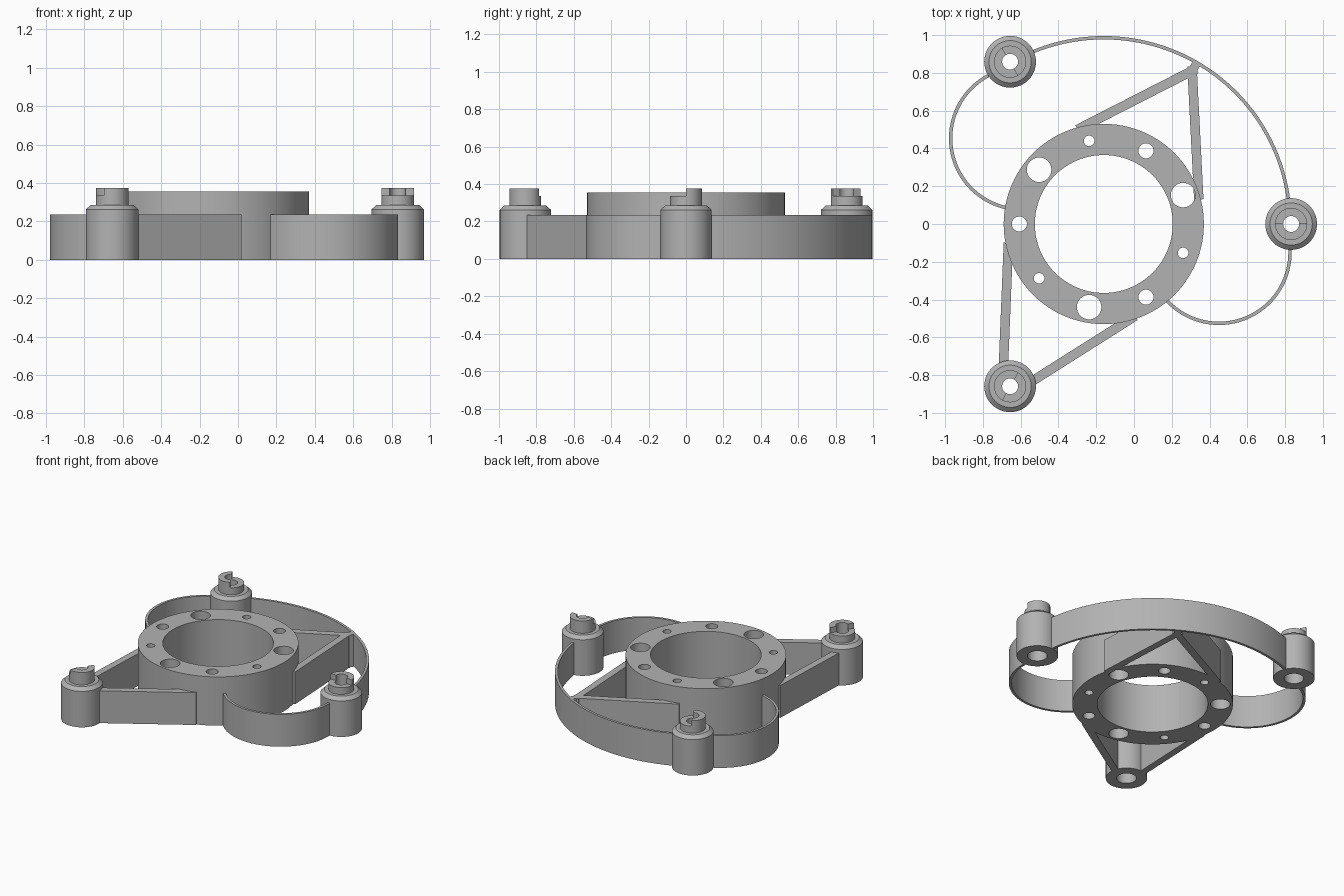
import bpy, bmesh
from math import radians, cos, sin, pi, hypot, atan2
from mathutils import Vector, Matrix

cube = bpy.data.objects.get("Cube")
if cube:
    bpy.data.objects.remove(cube)

grey = bpy.data.materials.new("plain grey")
grey.use_nodes = True
colour = (0.45, 0.45, 0.45, 1)
grey.diffuse_color = colour
grey.node_tree.nodes["Principled BSDF"].inputs["Base Color"].default_value = colour

HUB = Vector((-0.16, 0, 0))
WALL = 0.235


def finish(bm, name, centre=HUB):
    bmesh.ops.recalc_face_normals(bm, faces=bm.faces)
    me = bpy.data.meshes.new(name)
    bm.to_mesh(me)
    bm.free()
    me.materials.append(grey)
    ob = bpy.data.objects.new(name, me)
    ob.location = centre
    bpy.context.collection.objects.link(ob)
    return ob


def smooth(ob):
    bpy.ops.object.select_all(action='DESELECT')
    ob.select_set(True)
    bpy.context.view_layer.objects.active = ob
    bpy.ops.object.shade_smooth_by_angle(angle=radians(30))


def sweep(bm, profile, start=0, end=360, steps=64):
    """Turn a closed (radius, height) profile about z between two angles."""
    full = end - start >= 360
    rows = []
    for i in range(steps if full else steps + 1):
        a = radians(start + (end - start) * i / steps)
        rows.append([bm.verts.new((r * cos(a), r * sin(a), z)) for r, z in profile])
    n = len(profile)
    for i in range(steps):
        p, q = rows[i], rows[(i + 1) % len(rows)]
        for j in range(n):
            k = (j + 1) % n
            bm.faces.new((p[j], q[j], q[k], p[k]))
    if not full:
        bm.faces.new(rows[0])
        bm.faces.new(rows[-1])


def band(r0, r1, z0, z1):
    return [(r0, z0), (r1, z0), (r1, z1), (r0, z1)]


def polar(r, deg):
    return Vector((r * cos(radians(deg)), r * sin(radians(deg)), 0))


# Hub ring, drilled with three repeated hole sizes
bm = bmesh.new()
sweep(bm, band(0.365, 0.53, 0, 0.355), steps=96)
hub = finish(bm, "hub_ring")
bm = bmesh.new()
for i in range(9):
    r = (0.065, 0.04, 0.028)[i % 3]
    bmesh.ops.create_cone(bm, cap_ends=True, segments=32, radius1=r, radius2=r, depth=1,
                          matrix=Matrix.Translation(polar(0.447, 20 + 40 * i)))
cutter = finish(bm, "hole_cutter")
cutter.hide_render = True
mod = hub.modifiers.new("holes", 'BOOLEAN')
mod.operation = 'DIFFERENCE'
mod.solver = 'EXACT'
mod.object = cutter
bpy.context.view_layer.objects.active = hub
bpy.ops.object.modifier_apply(modifier=mod.name)
bpy.data.objects.remove(cutter)
smooth(hub)

# Three hollow posts, each with a half-height coupling on top
post_profile = [(0.065, 0), (0.137, 0), (0.137, 0.262), (0.112, 0.285),
                (0.042, 0.285), (0.042, 0.2), (0.065, 0.2)]
for name, deg in (("left_post", 0), ("back_post", 120), ("front_post", 240)):
    spot = HUB + polar(0.992, deg)
    bm = bmesh.new()
    sweep(bm, post_profile, steps=48)
    smooth(finish(bm, name, spot))
    bm = bmesh.new()
    sweep(bm, band(0.042, 0.085, 0.28, 0.335), steps=48)
    sweep(bm, band(0.042, 0.085, 0.33, 0.375), deg, deg + 180, 24)
    smooth(finish(bm, name + "_coupling", spot))

# Long outer rim between two posts
bm = bmesh.new()
sweep(bm, band(0.977, 0.995, 0, WALL), 7, 113, 72)
smooth(finish(bm, "outer_rim"))

# Two loops, mirrored about the line at 60 degrees, linking rim posts to the hub
for name, deg, start, end in (("left_loop", -13.8, -139, 10), ("back_loop", 133.8, 110, 259)):
    bm = bmesh.new()
    sweep(bm, band(0.367, 0.385, 0, WALL), start, end, 56)
    smooth(finish(bm, name, HUB + polar(0.628, deg)))


def arm(name, a, b, width=0.05):
    """Straight upright wall from a to b, both relative to the hub."""
    d = b - a
    m = (Matrix.Translation((a + b) / 2 + Vector((0, 0, WALL / 2)))
         @ Matrix.Rotation(atan2(d.y, d.x), 4, 'Z')
         @ Matrix.Diagonal((d.length, width, WALL, 1)))
    bm = bmesh.new()
    bmesh.ops.create_cube(bm, size=1, matrix=m)
    finish(bm, name)


def mirrored(v):
    """Reflect across the line at 60 degrees through the hub."""
    return polar(hypot(v.x, v.y), 120 - math_deg(v))


def math_deg(v):
    return atan2(v.y, v.x) * 180 / pi


# Tangent arms to the rim corner and to the front post
for name, a, b in (("rim_arm", Vector((0.467, 0.835, 0)), Vector((0.503, 0.13, 0))),
                   ("post_arm", Vector((-0.532, -0.77, 0)), Vector((-0.505, -0.1, 0)))):
    arm(name + "_one", a, b)
    arm(name + "_two", mirrored(a), mirrored(b))

# Small web joining the arm corner to the rim
arm("rim_corner", polar(0.93, 60), polar(0.985, 60), 0.045)
